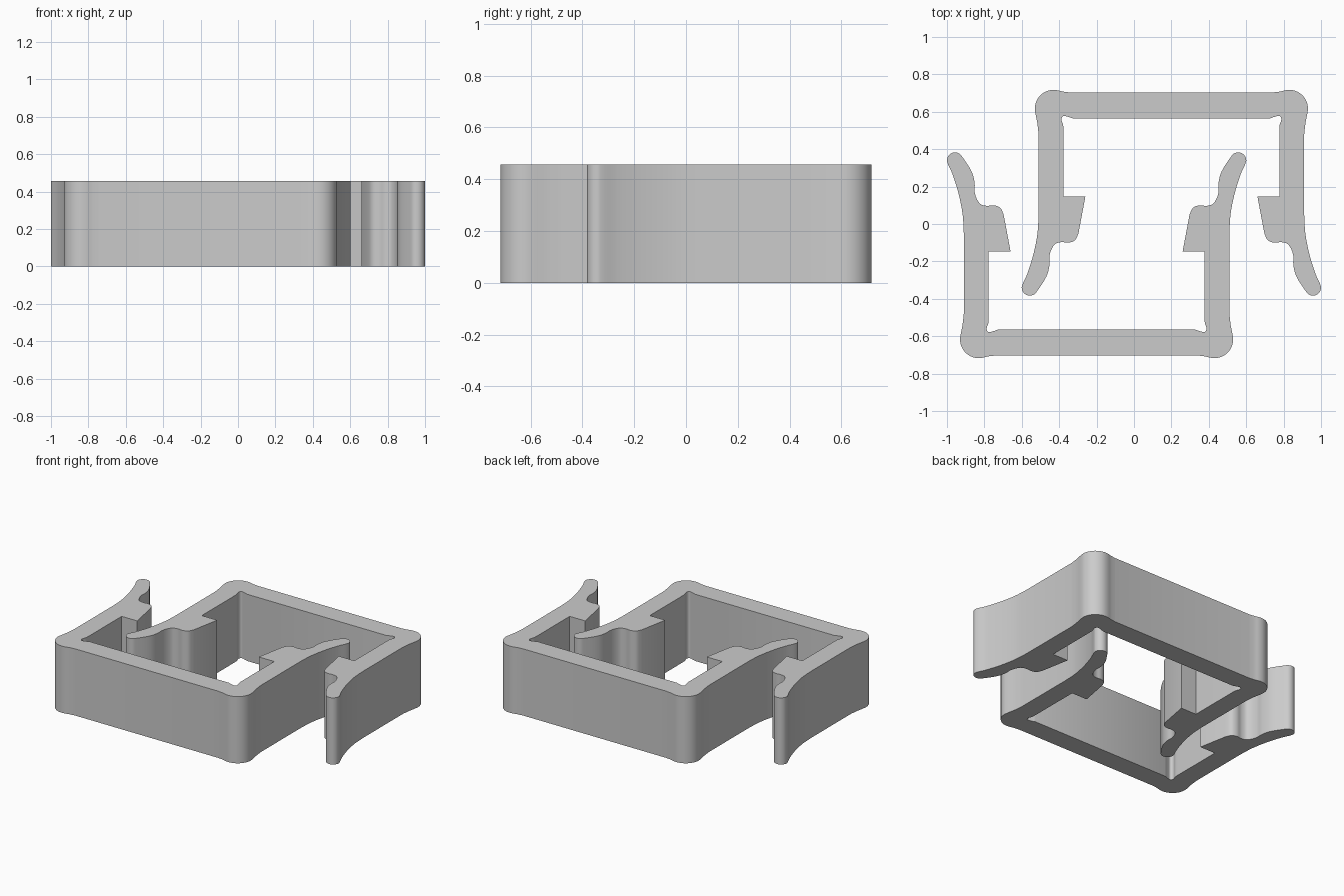
import bpy
import bmesh
import math
from mathutils import Vector

HEIGHT = 0.456
CLIP_OFFSET = 0.2

default_cube = bpy.data.objects.get("Cube")
if default_cube:
    bpy.data.objects.remove(default_cube, do_unlink=True)


def make_material(name, colour):
    material = bpy.data.materials.new(name)
    material.use_nodes = True
    material.diffuse_color = colour
    shader = next(n for n in material.node_tree.nodes if n.type == "BSDF_PRINCIPLED")
    shader.inputs["Base Color"].default_value = colour
    return material


def arc(centre_x, centre_y, radius, start, end, steps=6):
    """Points along a circular arc, angles in degrees."""
    points = []
    for i in range(steps + 1):
        angle = math.radians(start + (end - start) * i / steps)
        points.append((centre_x + radius * math.cos(angle),
                       centre_y + radius * math.sin(angle)))
    return points


def smooth_run(points, steps=4):
    """Smooth curve passing through every point of an open run."""
    knots = [Vector(p) for p in points]
    knots = [2 * knots[0] - knots[1]] + knots + [2 * knots[-1] - knots[-2]]
    result = []
    for before, start, end, after in zip(knots, knots[1:], knots[2:], knots[3:]):
        span = (end - start).length
        # tangents are scaled to the local span so uneven spacing stays smooth
        tangent_in = (end - before).normalized() * span
        tangent_out = (after - start).normalized() * span
        for i in range(steps):
            t = i / steps
            s = 1 - t
            result.append(start * (s * s * (1 + 2 * t)) + tangent_in * (t * s * s)
                          + end * (t * t * (1 + 2 * s)) - tangent_out * (t * t * s))
    result.append(knots[-2])
    return result


def clip_outline():
    """Half of the clip outline, mirrored into a closed loop."""
    # swollen outer corner between the back bar and the arm
    outer_corner = smooth_run([(0.54, -0.703), (0.58, -0.708)]
                              + arc(0.63, -0.617, 0.1, -100, 5)
                              + [(0.717, -0.54), (0.71, -0.48)])
    # flared finger tab, running round its tip to the rounded latch shoulder
    finger_tab = smooth_run([(0.71, -0.05), (0.716, 0.05), (0.737, 0.158), (0.77, 0.265)]
                            + arc(0.757, 0.34, 0.043, -10, 150)
                            + [(0.668, 0.28), (0.652, 0.22), (0.651, 0.165),
                               (0.625, 0.11), (0.588, 0.097), (0.55, 0.1),
                               (0.515, 0.086), (0.497, 0.05)])
    # sharp latch hook
    hook = [Vector((0.46, -0.147)), Vector((0.577, -0.147))]
    # small relief notch in the inner corner
    relief = smooth_run([(0.577, -0.5), (0.579, -0.53), (0.588, -0.56),
                         (0.578, -0.577), (0.555, -0.574), (0.525, -0.564)])
    half = outer_corner + finger_tab + hook + relief
    return half + [Vector((-p.x, p.y)) for p in reversed(half)]


def make_clip(name, offset, turn, material):
    """Extrude the outline into a solid clip."""
    bm = bmesh.new()
    base = bm.faces.new([bm.verts.new((p.x, p.y, 0)) for p in clip_outline()])
    extruded = bmesh.ops.extrude_face_region(bm, geom=[base], use_keep_orig=True)
    top_verts = [g for g in extruded["geom"] if isinstance(g, bmesh.types.BMVert)]
    bmesh.ops.translate(bm, verts=top_verts, vec=(0, 0, HEIGHT))
    bmesh.ops.recalc_face_normals(bm, faces=bm.faces)
    mesh = bpy.data.meshes.new(name)
    bm.to_mesh(mesh)
    bm.free()
    mesh.materials.append(material)
    clip = bpy.data.objects.new(name, mesh)
    clip.location.x = offset
    clip.rotation_euler.z = turn
    bpy.context.collection.objects.link(clip)
    bpy.ops.object.select_all(action="DESELECT")
    clip.select_set(True)
    bpy.context.view_layer.objects.active = clip
    bpy.ops.object.shade_smooth_by_angle(angle=math.radians(30))
    return clip


# two identical clips, interlocked by a half turn
grey = make_material("plain grey", (0.6, 0.6, 0.6, 1))
make_clip("front_clip", -CLIP_OFFSET, 0, grey)
make_clip("back_clip", CLIP_OFFSET, math.pi, grey)
